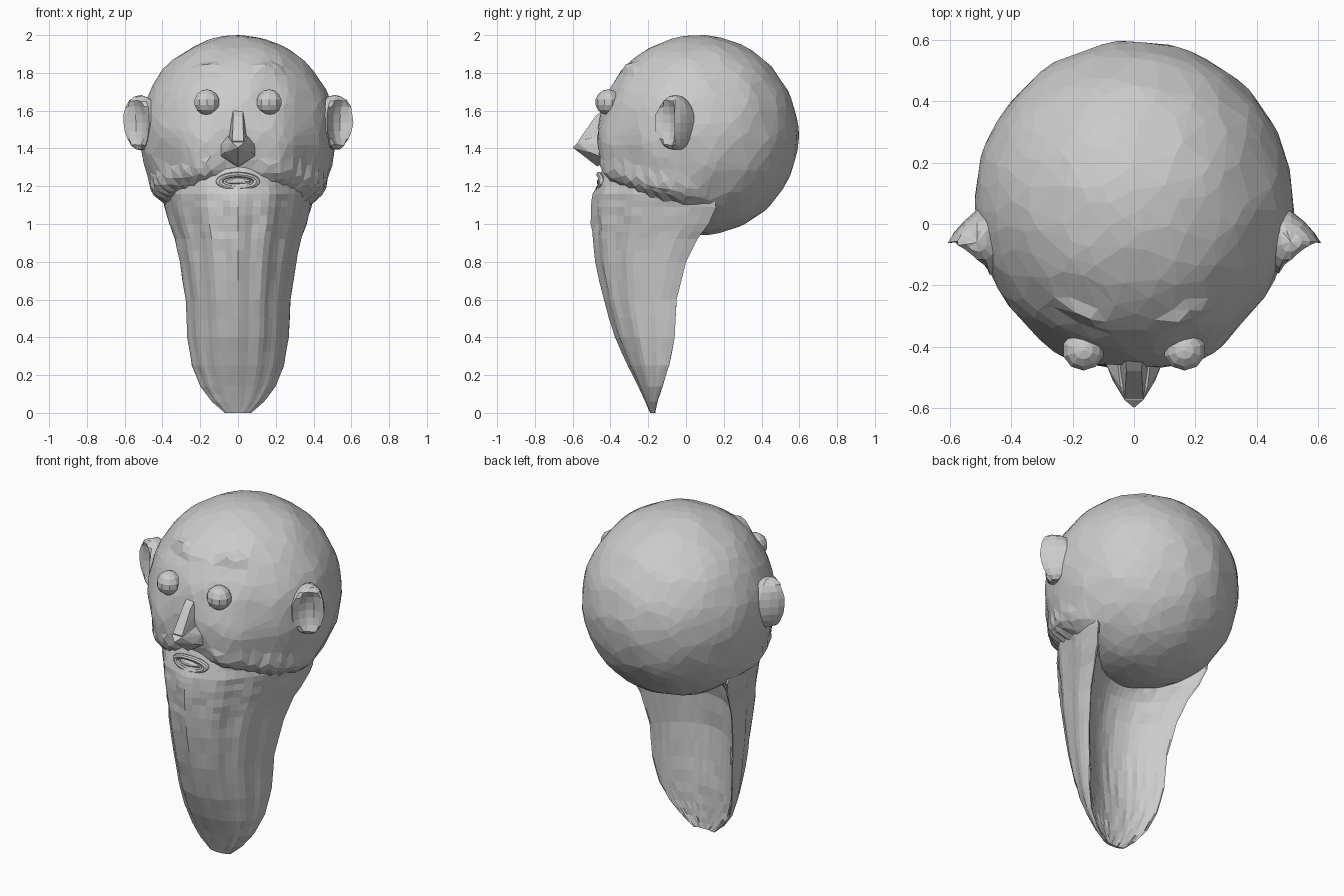
import bpy, bmesh, math, random
from mathutils import Vector, noise

if "Cube" in bpy.data.objects:
    bpy.data.objects.remove(bpy.data.objects["Cube"])

random.seed(4)
grey = bpy.data.materials.new("clay grey")
grey.diffuse_color = (0.6, 0.6, 0.6, 1)
grey.use_nodes = True
grey.node_tree.nodes["Principled BSDF"].inputs["Base Color"].default_value = grey.diffuse_color


def finish(bm, name):
    bmesh.ops.recalc_face_normals(bm, faces=bm.faces)
    me = bpy.data.meshes.new(name)
    bm.to_mesh(me)
    bm.free()
    me.materials.append(grey)
    ob = bpy.data.objects.new(name, me)
    bpy.context.collection.objects.link(ob)
    return ob


def ball(name, centre, radii, seg=16, rings=10, jitter=0.0, rule=None):
    bm = bmesh.new()
    bmesh.ops.create_uvsphere(bm, u_segments=seg, v_segments=rings, radius=1)
    for v in bm.verts:
        if rule:
            v.co = rule(v.co.copy())
        v.co *= 1 + random.uniform(-jitter, jitter)
        v.co = Vector(centre) + Vector(c * r for c, r in zip(v.co, radii))
    return finish(bm, name)


def hull(name, points):
    bm = bmesh.new()
    for p in points:
        for s in ((-1, 1) if p[0] else (1,)):
            bm.verts.new((s * p[0], p[1], p[2]))
    bmesh.ops.convex_hull(bm, input=bm.verts)
    return finish(bm, name)


def bump(d, r):
    return math.exp(-(d / r) ** 2)


# Head: ball with cheeks, brow ridges and a scalloped lower edge of the face
bm = bmesh.new()
bmesh.ops.create_icosphere(bm, subdivisions=5, radius=1)
for v in bm.verts:
    n = v.co.copy()
    p = Vector((n.x * .52, .065 + n.y * .53, 1.47 + n.z * .53))
    out = 0.008 * noise.noise(p * 7)
    az = abs(math.degrees(math.atan2(n.x, -n.y)))
    edge = 1.29 - 0.165 * az / 90                      # line where face meets beard
    if az < 105:
        scallop = 0.014 * math.cos(az * 0.75)
        fade = min(1, (105 - az) / 25) * min(1, max(0, az - 8) / 10)
        out += 0.03 * fade * bump(p.z - edge - 0.035 - scallop, 0.055)
    c = Vector((.2, -.38, 1.40))
    out += 0.03 * bump((Vector((abs(p.x), p.y, p.z)) - c).length, 0.12)
    if n.y < 0:
        out += 0.028 * bump(p.z - 1.805 - 0.02 * math.cos((abs(p.x) - .16) * 15), 0.022) \
            * bump(abs(p.x) - .16, 0.085)
    v.co = p + n * out
    v.co.z = min(v.co.z, 2.0)
head = finish(bm, "head")
dec = head.modifiers.new("low poly", 'DECIMATE')
dec.ratio = 0.22

# Beard: crescent sections; height, half width, front y, back edge y, hollow depth
rows = [(1.32, .36, -.43, .04, .3), (1.25, .385, -.455, .09, .3), (1.16, .405, -.485, .14, .3),
        (1.09, .39, -.495, .16, .32), (1.0, .365, -.49, .12, .36), (.92, .335, -.485, .06, .4),
        (.8, .31, -.47, 0, .42), (.6, .28, -.43, -.05, .43), (.4, .27, -.37, -.06, .45),
        (.25, .245, -.305, -.09, .45), (.14, .20, -.25, -.125, .45), (.06, .14, -.215, -.15, .45),
        (.0, .07, -.19, -.165, .4)]
fine = []
for p, q in zip(rows, rows[1:]):
    fine += [p, tuple((a + b) / 2 for a, b in zip(p, q))]
fine.append(rows[-1])

bm = bmesh.new()
N = 30
loops = []
for z, hw, yf, yb, t in fine:
    loop = []
    for i in range(N + 1):                       # outer side with strand ridges
        a = math.pi * (i / N - 0.5)
        k = 1 + 0.018 * math.cos(14 * a) * min(1, (1.32 - z) * 3) + random.uniform(-.007, .007)
        loop.append(bm.verts.new((hw * k * math.sin(a), yb + (yf - yb) * k * math.cos(a), z)))
    for i in range(N - 1, 0, -1):                # shallow hollow rear side
        a = math.pi * (i / N - 0.5)
        y = yb + (yf - yb) * t * math.cos(a) ** 1.8 + random.uniform(-.004, .004)
        loop.append(bm.verts.new((hw * 0.96 * math.sin(a), y, z)))
    loops.append(loop)
M = len(loops[0])
for A, B in zip(loops, loops[1:]):
    for i in range(M):
        j = (i + 1) % M
        bm.faces.new((A[i], A[j], B[j], B[i]))
for L in (loops[0], loops[-1]):                  # caps bridge outer to inner
    for i in range(N):
        vs = list(dict.fromkeys((L[i], L[i + 1], L[M - i - 1], L[(M - i) % M])))
        bm.faces.new(vs)
finish(bm, "beard")

# Nose: narrow bridge and a broad faceted tip
hull("nose_bridge", [(.028, -.41, 1.63), (.04, -.42, 1.56), (.025, -.48, 1.57),
                     (.03, -.57, 1.44), (.055, -.46, 1.40), (.03, -.54, 1.38)])
hull("nose_tip", [(.055, -.44, 1.47), (.045, -.53, 1.45), (.09, -.46, 1.42), (.09, -.46, 1.36),
                  (.07, -.51, 1.38), (.03, -.575, 1.43), (0, -.6, 1.405), (.05, -.42, 1.33),
                  (0, -.47, 1.305)])


# Ears: broad at the root, tapering outward, with a dent facing forward and outward
def ear_rule(side):
    d = Vector((side * 0.6, -0.8, 0.0)).normalized()

    def rule(c):
        k = c.dot(d)
        if k > 0.5:
            c -= d * (k - 0.5) * 1.8
        o = c.x * side
        c.y = c.y * (1.15 - 0.5 * o) + 0.25 * (0.3 - o) * (c.y > 0)
        c.x *= 1 + 0.12 * c.z
        return c
    return rule


for s, side in ((-1, "left"), (1, "right")):
    ball(side + "_ear", (s * .513, -.06, 1.535), (.098, .085, .145), 14, 10, 0.03, ear_rule(s))
    ball(side + "_eye", (s * .165, -.412, 1.645), (.07, .068, .068), 10, 7)

# Mouth: bent oval lip ring with a lumpy row of teeth inside
bm = bmesh.new()
U, V = 24, 8
ring = []
for i in range(U):
    a = 2 * math.pi * i / U
    ring.append([])
    for j in range(V):
        b = 2 * math.pi * j / V
        x = (.098 + .02 * math.cos(b)) * math.cos(a)
        z = 1.225 + (.036 + .014 * math.cos(b)) * math.sin(a)
        ring[i].append(bm.verts.new((x, -.46 + 1.6 * x * x - .016 * math.sin(b), z)))
for i in range(U):
    for j in range(V):
        k, l = (i + 1) % U, (j + 1) % V
        bm.faces.new((ring[i][j], ring[k][j], ring[k][l], ring[i][l]))
finish(bm, "lips")
ball("teeth", (0, -.452, 1.225), (.07, .02, .018), 12, 8, 0.08)
